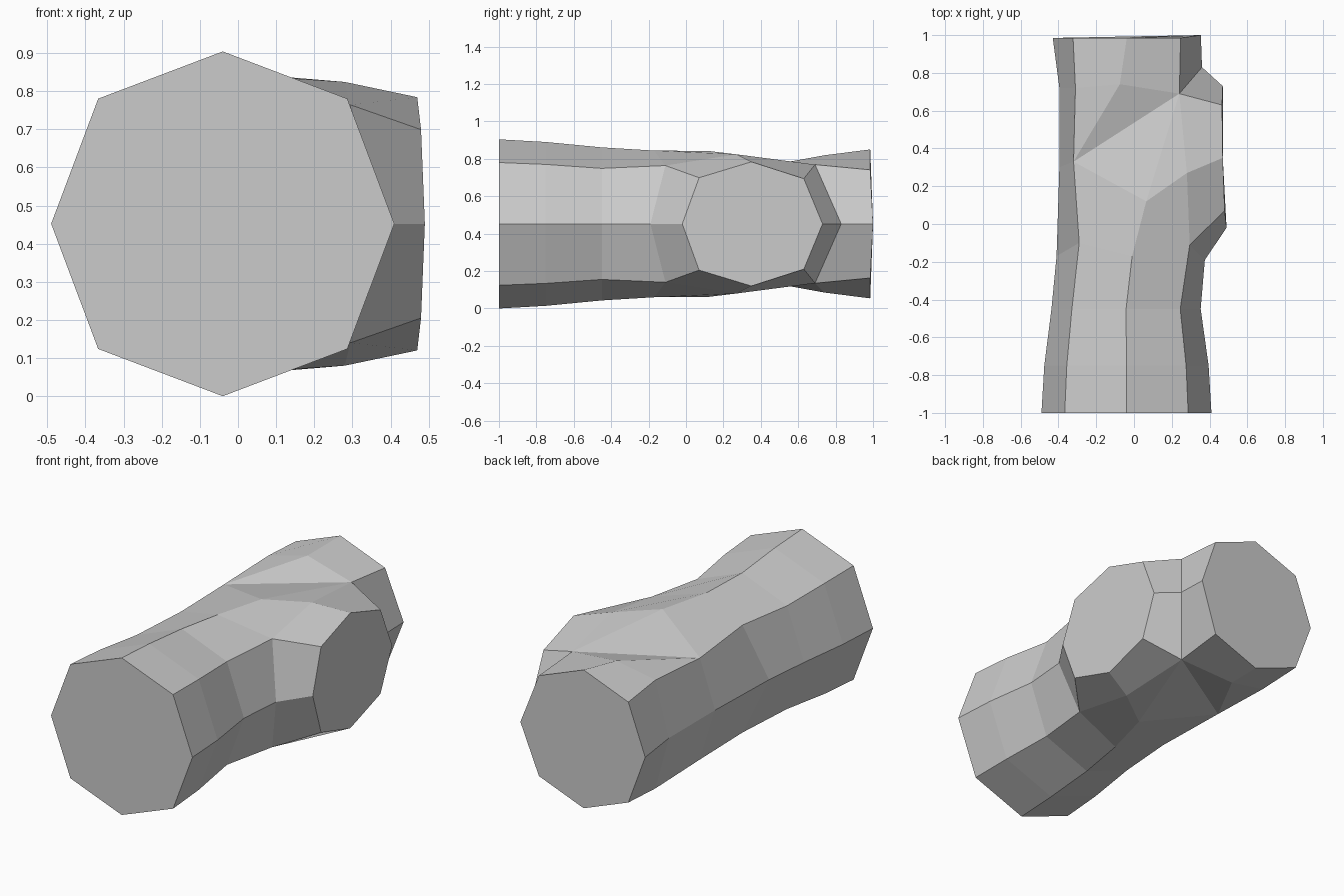
import bpy, bmesh
from mathutils import Vector

if "Cube" in bpy.data.objects:
    bpy.data.objects.remove(bpy.data.objects["Cube"])

ZC = 0.453   # height of the log axis; the model mirrors about it
bm = bmesh.new()


def V(x, y, z=ZC):
    return bm.verts.new((x, y, z))


def half_ring(y, cx, r, rz):
    """Upper half of an octagonal section, left to right."""
    d = 0.726
    return [V(cx + a * r, y, ZC + b * rz)
            for a, b in ((-1, 0), (-d, d), (0, 1), (d, d), (1, 0))]


def bridge(a, b):
    for i in range(len(a) - 1):
        bm.faces.new((a[i], a[i + 1], b[i + 1], b[i]))


# Trunk from the front to just before the branch
front = half_ring(-1.0, -0.04, 0.45, 0.452)
r1 = half_ring(-0.75, -0.04, 0.435, 0.438)
r2 = half_ring(-0.45, -0.042, 0.395, 0.409)
r3 = [V(-0.41, -0.17), V(-0.29, -0.10, 0.762), V(-0.01, -0.17, 0.845),
      V(0.295, -0.11, 0.765), V(0.375, -0.19)]
# Waist, crotch and top of the branch base
L4, l4 = V(-0.395, 0.30), V(-0.32, 0.33, 0.745)
crotch, top4 = V(0.065, 0.12, 0.843), V(0.28, 0.27, 0.825)
# Trunk behind the branch
r5 = [V(-0.395, 0.72), V(-0.31, 0.72, 0.765), V(-0.075, 0.74, 0.82),
      V(0.24, 0.69, 0.77), V(0.36, 0.83)]
back = half_ring(0.985, -0.038, 0.392, 0.398)
back[4].co.y = 1.0
# Sawn end of the branch, front to back
cap = [V(0.49, -0.02), V(0.48, 0.07, 0.70), V(0.47, 0.35, 0.785),
       V(0.466, 0.63, 0.695), V(0.47, 0.73)]

for a, b in ((front, r1), (r1, r2), (r2, r3), (r5, back)):
    bridge(a, b)
bridge(r3[:4], [L4, l4, crotch, top4])
bridge([L4, l4], r5[:2])
bridge([r3[4], r3[3], top4, r5[3], r5[4]], cap)
for f in ((l4, crotch, r5[3]), (crotch, top4, r5[3]),
          (l4, r5[3], r5[2]), (l4, r5[2], r5[1])):
    bm.faces.new(f)

# Mirror to the underside and weld along the axis plane
dup = bmesh.ops.duplicate(bm, geom=bm.verts[:] + bm.edges[:] + bm.faces[:])
for v in dup["geom"]:
    if isinstance(v, bmesh.types.BMVert):
        v.co.z = 2 * ZC - v.co.z
bmesh.ops.remove_doubles(bm, verts=bm.verts[:], dist=0.0005)

# Close the two trunk ends and the branch end
bmesh.ops.holes_fill(bm, edges=[e for e in bm.edges if e.is_boundary], sides=0)
bmesh.ops.recalc_face_normals(bm, faces=bm.faces[:])

mesh = bpy.data.meshes.new("log")
bm.to_mesh(mesh)
bm.free()
low = min(v.co.z for v in mesh.vertices)
for v in mesh.vertices:
    v.co -= Vector((0, 0, low))
bpy.context.collection.objects.link(bpy.data.objects.new("log", mesh))
